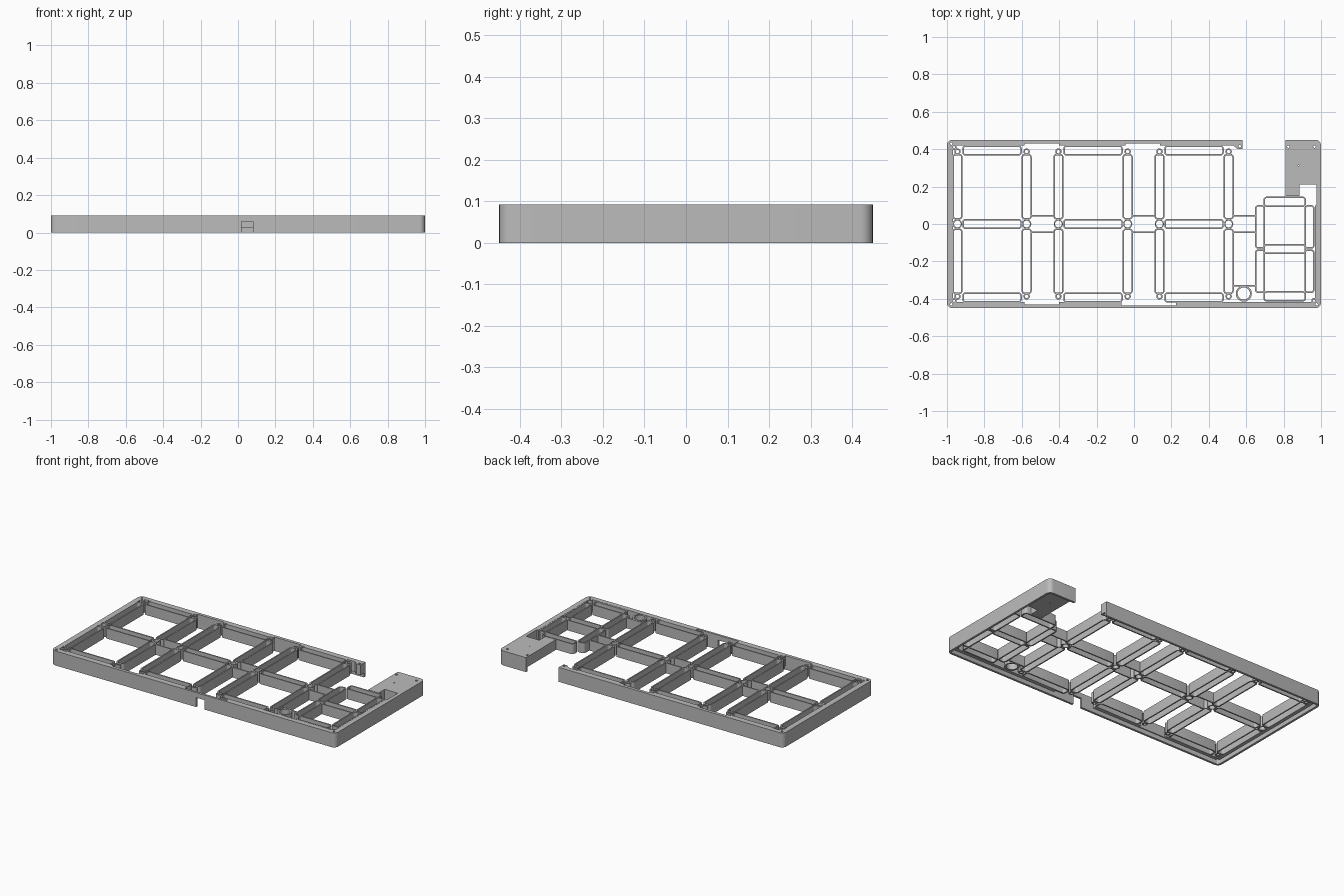
import bpy, bmesh, math

cube = bpy.data.objects.get("Cube")
if cube:
    bpy.data.objects.remove(cube, do_unlink=True)

TOP, LEDGE, WALL = 0.092, 0.027, 0.008

grey = bpy.data.materials.new("plain grey plastic")
grey.use_nodes = True
grey.diffuse_color = (0.5, 0.5, 0.5, 1)
bsdf = next(n for n in grey.node_tree.nodes if n.type == 'BSDF_PRINCIPLED')
bsdf.inputs["Base Color"].default_value = grey.diffuse_color


def circle(x, y, r, n=20):
    return [(x + r * math.cos(2 * math.pi * i / n), y + r * math.sin(2 * math.pi * i / n)) for i in range(n)]


def rounded(x0, x1, y0, y1, r, n=4):
    pts = []
    corners = [(x1 - r, y1 - r), (x0 + r, y1 - r), (x0 + r, y0 + r), (x1 - r, y0 + r)]
    for k, (cx, cy) in enumerate(corners):
        for i in range(n + 1):
            a = math.pi / 2 * (k + i / n)
            pts.append((cx + r * math.cos(a), cy + r * math.sin(a)))
    return pts


def prism(bm, pts, z0, z1):
    low = [bm.verts.new((x, y, z0)) for x, y in pts]
    high = [bm.verts.new((x, y, z1)) for x, y in pts]
    bm.faces.new(low[::-1])
    bm.faces.new(high)
    for i in range(len(pts)):
        j = (i + 1) % len(pts)
        bm.faces.new((low[i], low[j], high[j], high[i]))


def tube(bm, outer, inner, z0=LEDGE, z1=TOP):
    rings = [[bm.verts.new((x, y, z)) for x, y in pts]
             for pts, z in ((outer, z0), (outer, z1), (inner, z1), (inner, z0))]
    for k in range(4):
        a, b = rings[k], rings[(k + 1) % 4]
        for i in range(len(outer)):
            j = (i + 1) % len(outer)
            bm.faces.new((a[i], a[j], b[j], b[i]))


def cell(bm, x0, x1, y0, y1, r=0.018):
    t = WALL
    tube(bm, rounded(x0, x1, y0, y1, r), rounded(x0 + t, x1 - t, y0 + t, y1 - t, r - t))


def post(bm, x, y, r, t=WALL):
    tube(bm, circle(x, y, r), circle(x, y, r - t))


def finish(bm, name):
    bmesh.ops.recalc_face_normals(bm, faces=bm.faces)
    mesh = bpy.data.meshes.new(name)
    bm.to_mesh(mesh)
    bm.free()
    mesh.materials.append(grey)
    ob = bpy.data.objects.new(name, mesh)
    bpy.context.collection.objects.link(ob)
    return ob


def smooth(ob):
    bpy.ops.object.select_all(action='DESELECT')
    ob.select_set(True)
    bpy.context.view_layer.objects.active = ob
    bpy.ops.object.shade_smooth_by_angle(angle=math.radians(35))


def cut(ob, pts, z0, z1):
    bm = bmesh.new()
    prism(bm, pts, z0, z1)
    cutter = finish(bm, "cutter")
    cutter.hide_render = True
    mod = ob.modifiers.new("cut", 'BOOLEAN')
    mod.operation, mod.solver, mod.object = 'DIFFERENCE', 'EXACT', cutter
    bpy.context.view_layer.objects.active = ob
    bpy.ops.object.modifier_apply(modifier=mod.name)
    bpy.data.objects.remove(cutter, do_unlink=True)


# outer frame: rounded slab with a stepped opening, open at the back
bm = bmesh.new()
prism(bm, rounded(-1, 1, -0.45, 0.45, 0.03, 6), 0, TOP)
frame = finish(bm, "outer_frame")
opening = [
    (-0.967, -0.417), (-0.585, -0.417), (-0.585, -0.43), (-0.4, -0.43), (-0.4, -0.417),
    (-0.067, -0.417), (-0.067, -0.436), (0.225, -0.436), (0.225, -0.417),
    (0.967, -0.417), (0.967, 0.1), (0.977, 0.1), (0.977, 0.21), (0.885, 0.21), (0.885, 0.15),
    (0.81, 0.15), (0.81, 0.5), (0.58, 0.5), (0.58, 0.4), (0.555, 0.4), (0.53, 0.42),
    (0.14, 0.42), (0.14, 0.43), (-0.045, 0.43), (-0.045, 0.42), (-0.4, 0.42), (-0.4, 0.43),
    (-0.585, 0.43), (-0.585, 0.42), (-0.967, 0.42)]
cut(frame, opening, -0.1, 0.2)
# recess under the rim that leaves a thin outer lip
cut(frame, rounded(-0.986, 0.986, -0.436, 0.436, 0.018), -0.1, LEDGE)
# cable port in the front wall
cut(frame, [(0.02, -0.5), (0.08, -0.5), (0.08, -0.4), (0.02, -0.4)], -0.1, 0.06)
# screw holes
for x, y in ((-0.976, 0.43), (-0.976, -0.43), (0.976, -0.43), (0.965, 0.414), (0.825, 0.414), (0.565, 0.415)):
    cut(frame, circle(x, y, 0.007, 12), -0.1, 0.2)
cut(frame, circle(0.88, 0.313, 0.004, 8), -0.1, 0.2)
smooth(frame)


# seven hollow cells make up each digit
def digit(name, cx, cy, hw, hh, gap, end):
    w = 0.0275
    bm = bmesh.new()
    for s in (-1, 1):
        x = cx + s * hw
        cell(bm, x - w, x + w, cy + gap, cy + hh - 0.018)
        cell(bm, x - w, x + w, cy - hh + 0.018, cy - gap)
    for y in (cy - hh, cy, cy + hh):
        cell(bm, cx - hw + end, cx + hw - end, y - w, y + w)
    if gap > 0.01:
        for s in (-1, 1):
            post(bm, cx + s * hw, cy, 0.025, 0.007)
            for t in (-1, 1):
                post(bm, cx + s * hw, cy + t * (hh - 0.006), 0.017)
    smooth(finish(bm, name))


for i, label in enumerate(("right", "middle", "left")):
    digit(label + "_large_digit", -0.759 + i * 0.54, 0, 0.185, 0.393, 0.024, 0.026)
digit("small_digit", 0.806, -0.134, 0.132, 0.253, 0.002, 0.018)

# paired bars bridging neighbouring digits
bm = bmesh.new()
for x0, x1 in ((-0.55, -0.43), (-0.01, 0.11), (0.53, 0.65)):
    for y in (-0.043, 0.043):
        prism(bm, rounded(x0, x1, y - 0.004, y + 0.004, 0.002, 1), LEDGE, TOP)
finish(bm, "digit_bridges")

# round cell for the decimal point, with its support bar
bm = bmesh.new()
post(bm, 0.587, -0.372, 0.043, 0.01)
prism(bm, rounded(0.53, 0.65, -0.334, -0.326, 0.002, 1), LEDGE, TOP)
smooth(finish(bm, "decimal_point"))

# slim corner gussets carrying the screw holes
bm = bmesh.new()
for sx, sy in ((-1, 1), (-1, -1), (1, -1)):
    post(bm, sx * 0.962, sy * 0.41, 0.014)
smooth(finish(bm, "corner_posts"))
